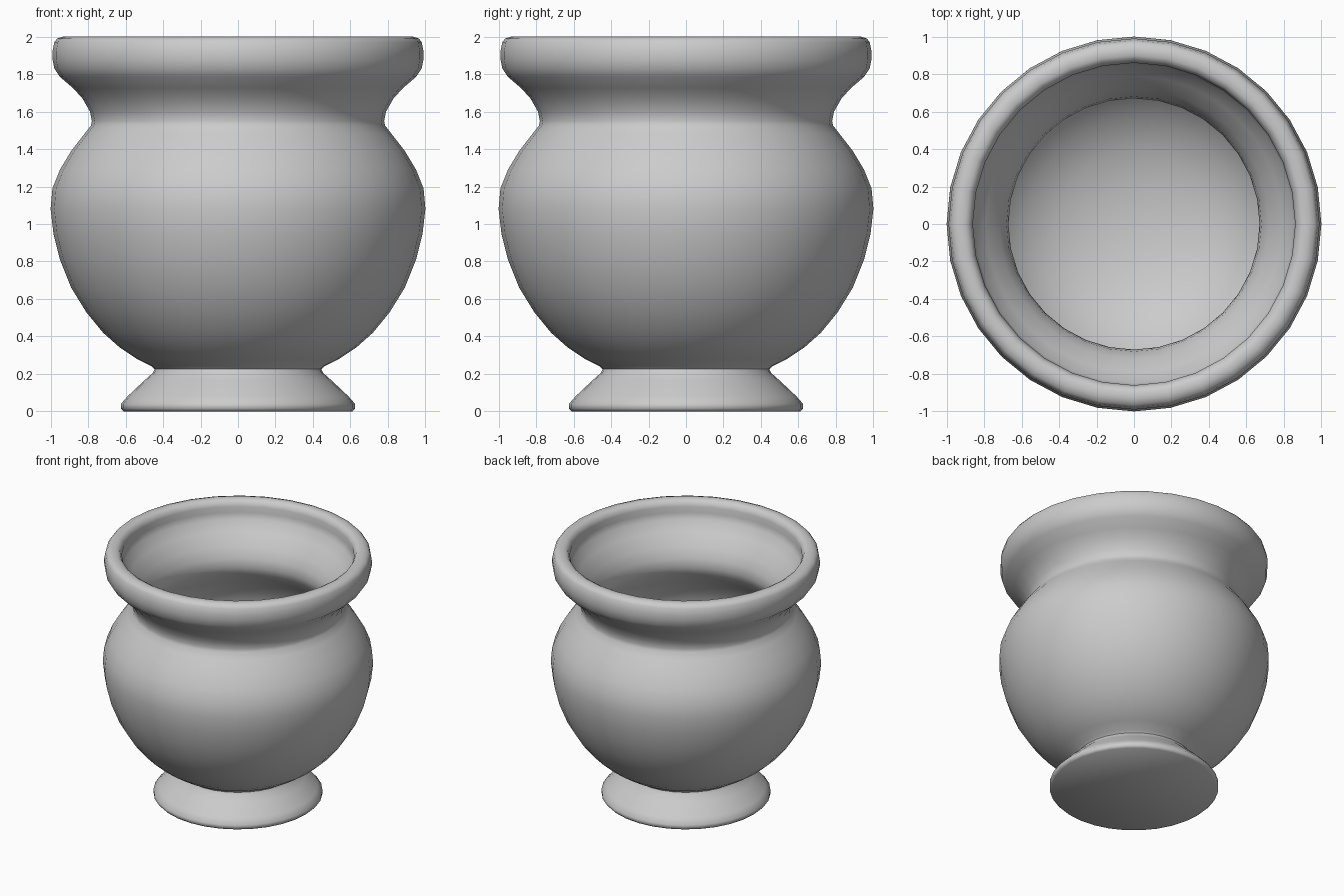
import bpy
import bmesh
from math import cos, sin, pi, radians

cube = bpy.data.objects.get("Cube")
if cube:
    bpy.data.objects.remove(cube, do_unlink=True)

SIDES = 32

clay = bpy.data.materials.new("grey_clay")
clay.use_nodes = True
colour = (0.6, 0.6, 0.6, 1)
clay.diffuse_color = colour
clay.node_tree.nodes["Principled BSDF"].inputs["Base Color"].default_value = colour


def lathe(name, profile):
    """Spin a (radius, height) profile around z; zero radius closes an end."""
    bm = bmesh.new()
    rings = []
    for r, z in profile:
        if r == 0:
            rings.append([bm.verts.new((0, 0, z))] * SIDES)
        else:
            rings.append([bm.verts.new((r * cos(2 * pi * i / SIDES),
                                        r * sin(2 * pi * i / SIDES), z))
                          for i in range(SIDES)])
    for low, high in zip(rings, rings[1:]):
        for i in range(SIDES):
            j = (i + 1) % SIDES
            corners = [low[i], low[j], high[j], high[i]]
            bm.faces.new(list(dict.fromkeys(corners)))
    bmesh.ops.recalc_face_normals(bm, faces=bm.faces)
    mesh = bpy.data.meshes.new(name)
    bm.to_mesh(mesh)
    bm.free()
    mesh.materials.append(clay)
    obj = bpy.data.objects.new(name, mesh)
    bpy.context.collection.objects.link(obj)
    bpy.ops.object.select_all(action='DESELECT')
    obj.select_set(True)
    bpy.context.view_layer.objects.active = obj
    bpy.ops.object.shade_smooth_by_angle(angle=radians(50))
    return obj


# Flared foot and its narrow waist
foot = [(0, 0), (0.61, 0), (0.625, 0.015), (0.625, 0.04), (0.59, 0.08),
        (0.5, 0.165), (0.455, 0.205), (0.445, 0.225)]
# Round belly, pinched neck and flaring collar
belly = [(0.46, 0.24), (0.54, 0.28), (0.63, 0.34), (0.72, 0.42), (0.81, 0.53),
         (0.89, 0.66), (0.95, 0.81), (0.985, 0.95), (1.0, 1.08), (0.99, 1.19),
         (0.95, 1.29), (0.89, 1.39), (0.82, 1.48), (0.785, 1.525)]
collar = [(0.78, 1.55), (0.79, 1.6), (0.83, 1.67), (0.88, 1.725), (0.95, 1.785)]
# Rolled rim with a flat top
rim = [(0.98, 1.83), (0.99, 1.88), (0.99, 1.92), (0.98, 1.97), (0.965, 1.99),
       (0.935, 2.0), (0.9, 2.0), (0.875, 1.985), (0.86, 1.95)]
# Hollow inside: funnel, narrow throat and bowl
inside = [(0.865, 1.9), (0.85, 1.85), (0.79, 1.78), (0.72, 1.69), (0.68, 1.61),
          (0.67, 1.54), (0.69, 1.48), (0.77, 1.38), (0.85, 1.26), (0.89, 1.14),
          (0.89, 1.04), (0.86, 0.87), (0.79, 0.69), (0.69, 0.54), (0.56, 0.42),
          (0.4, 0.34), (0.2, 0.29), (0, 0.28)]

lathe("pot", foot + belly + collar + rim + inside)
